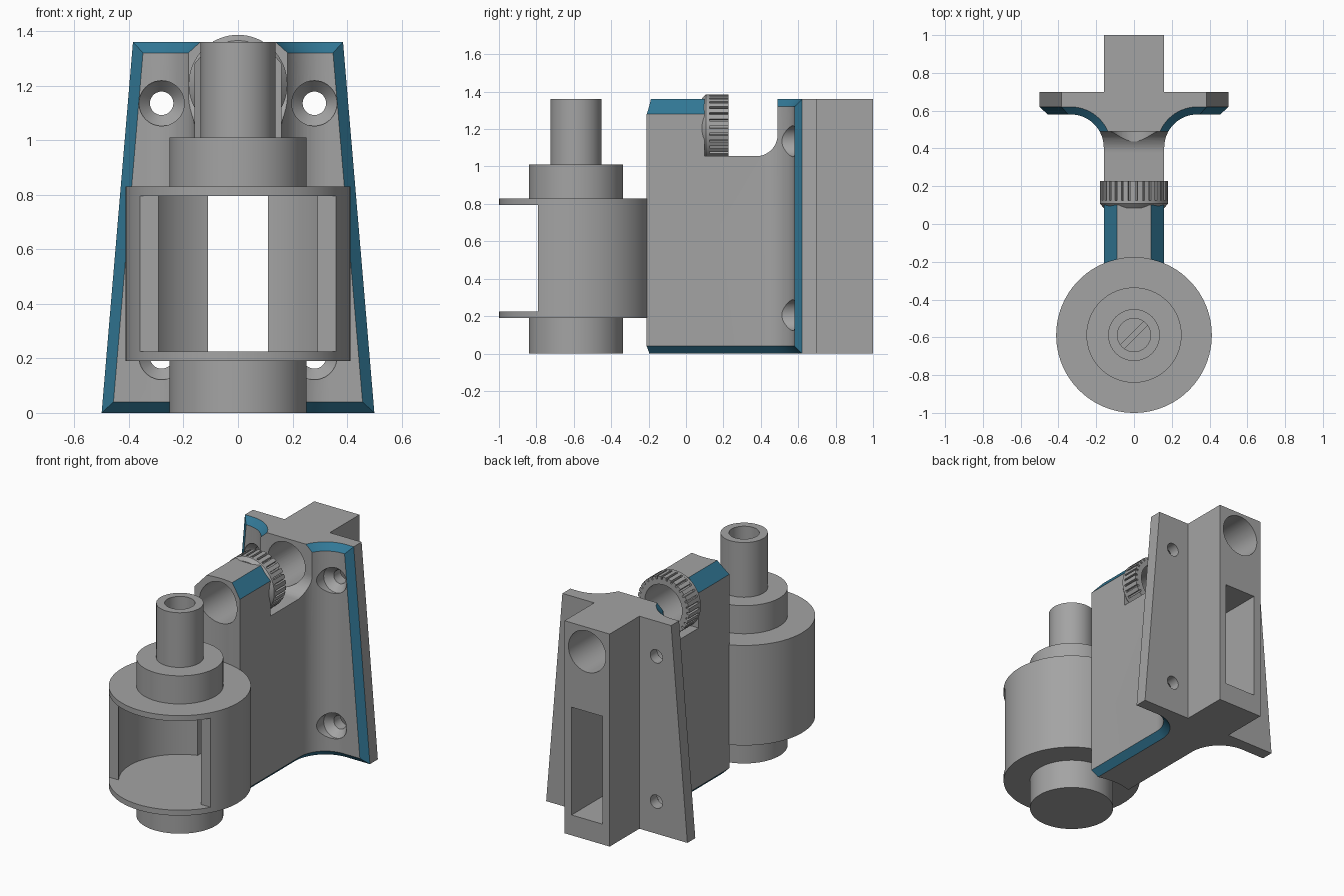
import bpy, bmesh, math
from mathutils import Matrix, Vector

if "Cube" in bpy.data.objects:
    bpy.data.objects.remove(bpy.data.objects["Cube"])


def material(name, rgb):
    m = bpy.data.materials.new(name)
    m.diffuse_color = (*rgb, 1)
    m.use_nodes = True
    m.node_tree.nodes["Principled BSDF"].inputs["Base Color"].default_value = m.diffuse_color
    return m


GRAY = material("gray", (0.37, 0.37, 0.37))
TEAL = material("teal", (0.032, 0.19, 0.31))
DRUM_Y, BORE_Z = -0.588, 1.205


def finish(name, bm):
    bmesh.ops.recalc_face_normals(bm, faces=bm.faces)
    me = bpy.data.meshes.new(name)
    bm.to_mesh(me)
    bm.free()
    ob = bpy.data.objects.new(name, me)
    me.materials.append(GRAY)
    me.materials.append(TEAL)
    bpy.context.collection.objects.link(ob)
    return ob


def loft(name, rings, teal=lambda layer, seg: False):
    """Closed rings of points joined in order and capped."""
    bm = bmesh.new()
    vs = [[bm.verts.new(p) for p in r] for r in rings]
    n = len(vs[0])
    for k in range(len(vs) - 1):
        for i in range(n):
            j = (i + 1) % n
            f = bm.faces.new((vs[k][i], vs[k][j], vs[k + 1][j], vs[k + 1][i]))
            f.material_index = int(teal(k, i))
    bm.faces.new(vs[0])
    bm.faces.new(vs[-1])
    bmesh.ops.remove_doubles(bm, verts=bm.verts, dist=1e-5)
    return finish(name, bm)


def cyl(name, r, z0, z1, y=DRUM_Y, n=96):
    rings = [[(r * math.cos(2 * math.pi * i / n), y + r * math.sin(2 * math.pi * i / n), z)
              for i in range(n)] for z in (z0, z1)]
    return loft(name, rings)


def cyl_y(name, sections, x=0, z=BORE_Z, n=64):
    """Round part along y from (radius, y) sections."""
    return loft(name, [[(x + r * math.cos(2 * math.pi * i / n), y, z + r * math.sin(2 * math.pi * i / n))
                        for i in range(n)] for r, y in sections])


def box(name, x0, x1, y0, y1, z0, z1):
    return loft(name, [[(x0, y0, z), (x1, y0, z), (x1, y1, z), (x0, y1, z)] for z in (z0, z1)])


def cut(ob, *cutters):
    for c in cutters:
        c.hide_render = True
        bpy.context.view_layer.objects.active = ob
        m = ob.modifiers.new("cut", 'BOOLEAN')
        m.object, m.operation, m.solver = c, 'DIFFERENCE', 'EXACT'
        bpy.ops.object.modifier_apply(modifier=m.name)
        bpy.data.objects.remove(c)


# Bracket body: web, filleted tapered flange and rear block, with bevelled front edges
ARC, R = 16, 0.175


def outline(z, d):
    fx = 0.5 - 0.115 * z / 1.36
    half = [(0.16 - d, -0.4)]
    for i in range(ARC + 1):
        a = math.pi - math.pi / 2 * i / ARC
        half.append((0.16 + R + (R + d) * math.cos(a), 0.58 - R + (R + d) * math.sin(a)))
    half += [(fx - 0.04 + d, 0.58 + d), (fx, 0.62), (fx, 0.7), (0.16, 0.7), (0.16, 1.0)]
    return [(x, y, z) for x, y in half] + [(-x, y, z) for x, y in reversed(half)]


HALF = ARC + 7
EDGE = ARC + 2


def bevel_rule(layer, seg):
    s = min(seg, 2 * HALF - 2 - seg)
    if seg == 2 * HALF - 1:
        return False
    return s == EDGE or (layer != 1 and 0 <= s < EDGE)


body = loft("bracket_body", [outline(0, 0.04), outline(0.04, 0), outline(1.32, 0), outline(1.36, 0.04)],
            bevel_rule)

# Notch behind the front post, with a rounded rear corner
notch = [(-0.5, 1.6), (-0.5, 1.055)]
notch += [(0.375 + 0.115 * math.sin(a), 1.17 - 0.115 * math.cos(a))
          for a in [math.pi / 2 * i / 12 for i in range(13)]]
notch.append((0.49, 1.6))
cut(body, loft("notch", [[(x, y, z) for y, z in notch] for x in (-0.45, 0.45)]),
    cyl("saddle", 0.41, -1, 2),
    box("slot", -0.11, 0.11, -0.7, 1.2, 0.13, 0.82),
    cyl_y("bore", [(0.132, -0.5), (0.132, 1.2)]))

# Countersunk screw holes in the flange
for x in (-0.28, 0.28):
    for z in (0.205, 1.135):
        cut(body, cyl_y("screw_hole", [(0.083, 0.35), (0.083, 0.585), (0.043, 0.63), (0.043, 0.9)],
                        x=x, z=z, n=40))

# Front post with bevelled top
post_profile = [(-0.16, 1.055), (0.16, 1.055), (0.16, 1.28), (0.09, 1.36), (-0.09, 1.36), (-0.16, 1.28)]
post = loft("front_post", [[(x, y, z) for x, z in post_profile] for y in (-0.4, 0.1)],
            lambda k, s: s in (2, 4))
cut(post, cyl("saddle", 0.41, -1, 2), cyl_y("bore", [(0.132, -0.5), (0.132, 1.2)]))

# Knurled ring: tapered collar and toothed band
collar = cyl_y("ring_collar", [(0.16, 0.085), (0.181, 0.108), (0.181, 0.125)])
TEETH = 30
cog = []
for i in range(TEETH):
    for f, r in ((0, 0.163), (0.3, 0.163), (0.32, 0.181), (0.98, 0.181)):
        a = 2 * math.pi * (i + f) / TEETH
        cog.append((r * math.cos(a), BORE_Z + r * math.sin(a)))
teeth = loft("knurled_ring", [[(x, y, z) for x, z in cog] for y in (0.12, 0.228)])
for ob in (collar, teeth):
    cut(ob, cyl_y("bore", [(0.132, -0.5), (0.132, 1.2)]),
        box("seat", -0.4, 0.4, -0.1, 0.4, 0.8, 1.055))

# Drum with front window, round cavity and rear opening
drum = cyl("drum", 0.412, 0.19, 0.83)
cut(drum, cyl("cavity", 0.355, 0.225, 0.795),
    box("window", -0.6, 0.6, -1.2, -0.79, 0.225, 0.795),
    box("rear_opening", -0.11, 0.11, -0.5, 0.1, 0.225, 0.795))

# Collars and hollow shaft
lower = cyl("lower_collar", 0.252, 0, 0.19)
upper = cyl("upper_collar", 0.252, 0.83, 1.01)
shaft = cyl("shaft", 0.137, 1.01, 1.36, n=64)
cut(shaft, cyl("shaft_hole", 0.088, 1.05, 1.5, n=48))

# Slotted screw inside the shaft
screw = cyl("screw", 0.088, 1.04, 1.15, n=48)
slot = box("screw_slot", -0.2, 0.2, -0.014, 0.014, 1.12, 1.3)
slot.data.transform(Matrix.Translation(Vector((0, DRUM_Y, 0))) @ Matrix.Rotation(math.pi / 4, 4, 'Z'))
cut(screw, slot)

# Smooth curved faces, keep edges sharp
for ob in bpy.context.scene.objects:
    ob.select_set(True)
bpy.context.view_layer.objects.active = body
bpy.ops.object.shade_smooth_by_angle(angle=math.radians(25))
